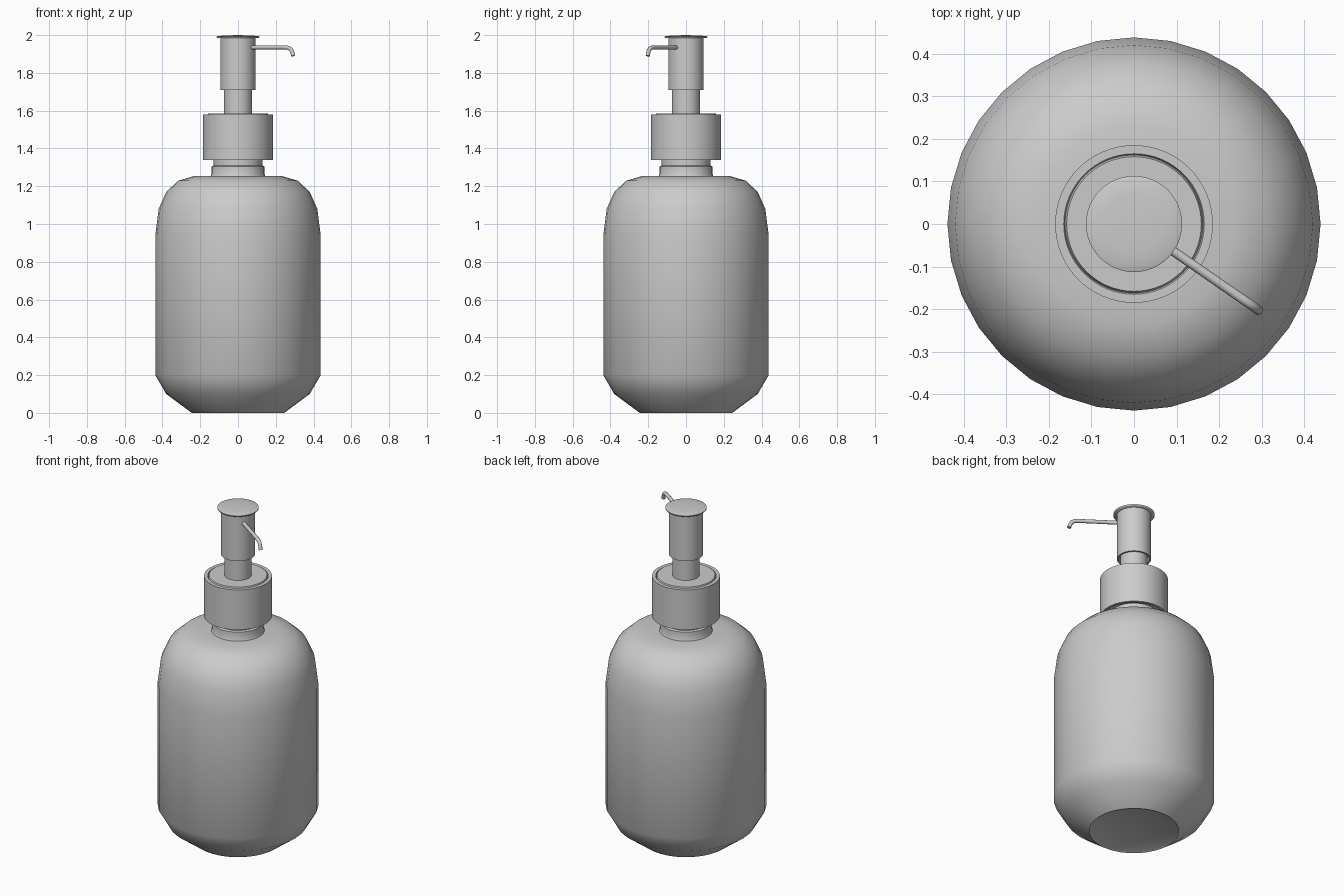
import bpy, math

if "Cube" in bpy.data.objects:
    bpy.data.objects.remove(bpy.data.objects["Cube"])


def lathe(name, profile, sides, angle=35):
    """Spin a closed (radius, z) profile about z; radius 0 points become poles."""
    verts, rings, faces = [], [], []
    for r, z in profile:
        n = 1 if r == 0 else sides
        rings.append(range(len(verts), len(verts) + n))
        for i in range(n):
            a = 2 * math.pi * i / sides
            verts.append((r * math.cos(a), r * math.sin(a), z))
    for lo, hi in zip(rings, rings[1:]):
        for i in range(sides):
            j = (i + 1) % sides
            if len(lo) == 1:
                faces.append((lo[0], hi[j], hi[i]))
            elif len(hi) == 1:
                faces.append((lo[i], lo[j], hi[0]))
            else:
                faces.append((lo[i], lo[j], hi[j], hi[i]))
    mesh = bpy.data.meshes.new(name)
    mesh.from_pydata(verts, [], faces)
    obj = bpy.data.objects.new(name, mesh)
    bpy.context.collection.objects.link(obj)
    smooth(obj, angle)
    return obj


def smooth(obj, angle):
    bpy.ops.object.select_all(action='DESELECT')
    obj.select_set(True)
    bpy.context.view_layer.objects.active = obj
    bpy.ops.object.shade_smooth_by_angle(angle=math.radians(angle))


# Bottle with rounded shoulder and low neck
lathe("bottle", [(0, 0.005), (0.235, 0.005), (0.245, 0), (0.38, 0.1), (0.438, 0.2),
                 (0.438, 0.94), (0.42, 1.08), (0.38, 1.17), (0.315, 1.23),
                 (0.235, 1.253), (0.145, 1.253), (0.14, 1.265), (0.14, 1.305),
                 (0.13, 1.31), (0.13, 1.36), (0, 1.36)], 32, 50)

# Screw collar with hollow underside and a raised inner disc
lathe("collar", [(0, 1.37), (0.172, 1.37), (0.172, 1.34), (0.185, 1.34), (0.185, 1.58),
                 (0.165, 1.58), (0.162, 1.572), (0.158, 1.585), (0, 1.585)], 64)

# Pump stem
lathe("stem", [(0, 1.57), (0.074, 1.57), (0.074, 1.76), (0, 1.76)], 48)

# Pump head sleeve, open at the bottom around the stem
lathe("pump_head", [(0, 1.74), (0.083, 1.74), (0.083, 1.71), (0.093, 1.71),
                    (0.093, 1.988), (0, 1.988)], 48)

# Gently domed press cap
lathe("press_cap", [(0, 1.984), (0.11, 1.984), (0.113, 1.987), (0.113, 1.992),
                    (0.105, 1.995), (0.07, 1.998), (0, 2.0)], 48, 50)

# Spout: swept tube with a downturned tip
curve = bpy.data.curves.new("spout", 'CURVE')
curve.dimensions = '3D'
curve.bevel_depth = 0.011
curve.bevel_resolution = 3
curve.use_fill_caps = True
path = [(0.07, 1.935), (0.31, 1.935), (0.328, 1.932), (0.341, 1.924),
        (0.349, 1.911), (0.356, 1.89)]
spline = curve.splines.new('POLY')
spline.points.add(len(path) - 1)
turn = math.radians(-34.7)
for p, (d, z) in zip(spline.points, path):
    p.co = (d * math.cos(turn), d * math.sin(turn), z, 1)
spout = bpy.data.objects.new("spout", curve)
bpy.context.collection.objects.link(spout)
bpy.ops.object.select_all(action='DESELECT')
spout.select_set(True)
bpy.context.view_layer.objects.active = spout
bpy.ops.object.convert(target='MESH')
smooth(bpy.context.object, 50)
